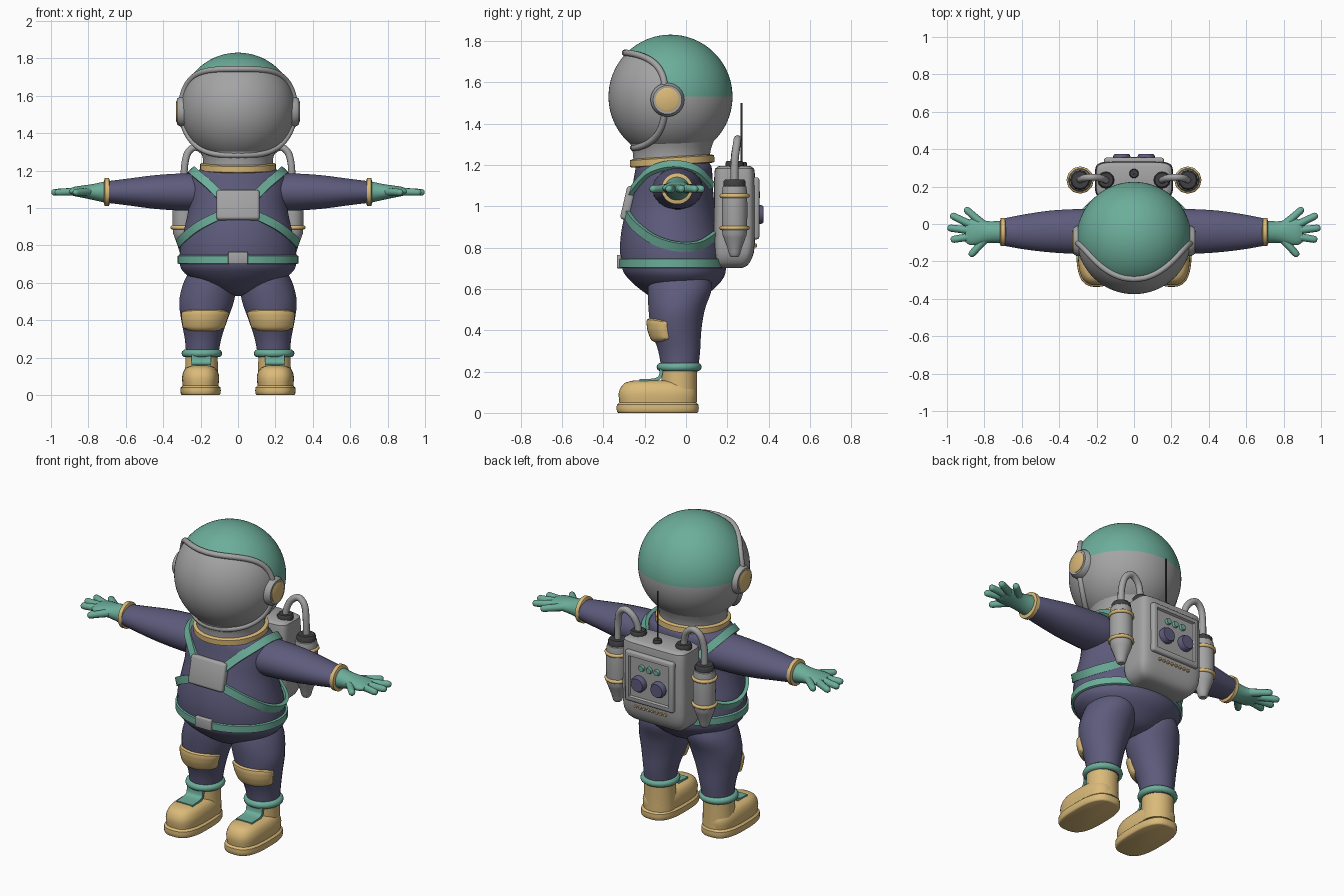
import bpy, bmesh, math
from mathutils import Vector, Matrix

if "Cube" in bpy.data.objects:
    bpy.data.objects.remove(bpy.data.objects["Cube"])

def material(name, r, g, b):
    m = bpy.data.materials.new(name)
    m.diffuse_color = (r, g, b, 1)
    m.use_nodes = True
    m.node_tree.nodes["Principled BSDF"].inputs["Base Color"].default_value = m.diffuse_color
    return m

GREEN = material("sea_green", .15, .42, .32)
NAVY = material("suit_navy", .11, .105, .2)
GRAY = material("light_gray", .37, .37, .37)
TAN = material("sand_tan", .70, .49, .19)
DARK = material("dark_gray", .05, .05, .055)

def put(name, mesh, *mats):
    for m in mats:
        mesh.materials.append(m)
    ob = bpy.data.objects.new(name, mesh)
    bpy.context.collection.objects.link(ob)
    return ob

def build(name, verts, faces, mat):
    bm = bmesh.new()
    vs = [bm.verts.new(v) for v in verts]
    for f in faces:
        bm.faces.new([vs[i] for i in f])
    bmesh.ops.recalc_face_normals(bm, faces=bm.faces)
    me = bpy.data.meshes.new(name)
    bm.to_mesh(me)
    bm.free()
    return put(name, me, mat)

def resample(rows, k):
    """Smooth (Catmull-Rom) in-between rows."""
    out = []
    for i in range(len(rows) - 1):
        p = [rows[max(0, min(len(rows) - 1, i + j))] for j in (-1, 0, 1, 2)]
        for s in range(k):
            t = s / k
            out.append(tuple(b + .5 * t * (c - a + t * (2*a - 5*b + 4*c - d + t * (3*(b - c) + d - a)))
                             for a, b, c, d in zip(*p)))
    return out + [tuple(rows[-1])]

def loft(name, rings, mat, n=32, axis='z', e=2, k=4):
    """Rings are (cx, cy, cz, radius1, radius2), stacked along z or x."""
    rings = resample(rings, k)
    verts, faces = [], []
    for cx, cy, cz, r1, r2 in rings:
        for i in range(n):
            a = math.tau * (i + .5) / n
            c, s = (math.copysign(abs(q) ** (2 / e), q) for q in (math.cos(a), math.sin(a)))
            verts.append((cx + r1*c, cy + r2*s, cz) if axis == 'z' else (cx, cy + r1*c, cz + r2*s))
    for j in range(len(rings) - 1):
        for i in range(n):
            h = (i + 1) % n
            faces.append((j*n + i, j*n + h, j*n + n + h, j*n + n + i))
    faces += [tuple(range(n)), tuple(range(len(verts) - n, len(verts)))]
    return build(name, verts, faces, mat)

def tube(name, pts, r, mat, cyclic=False, radii=None, res=3):
    cu = bpy.data.curves.new(name, 'CURVE')
    cu.dimensions = '3D'
    cu.bevel_depth, cu.bevel_resolution, cu.use_fill_caps = r, res, True
    sp = cu.splines.new('POLY')
    sp.points.add(len(pts) - 1)
    for i, p in enumerate(pts):
        sp.points[i].co = (*p, 1)
        sp.points[i].radius = radii[i] if radii else 1
    sp.use_cyclic_u = cyclic
    tmp = bpy.data.objects.new("tmp", cu)
    me = bpy.data.meshes.new_from_object(tmp)
    bpy.data.objects.remove(tmp)
    me.materials.clear()
    return put(name, me, mat)

def ring(name, c, R, r, mat, axis='z', n=32):
    pts = []
    for i in range(n):
        u, v = R * math.cos(math.tau * i / n), R * math.sin(math.tau * i / n)
        pts.append(Vector(c) + Vector((u, v, 0) if axis == 'z' else (0, u, v)))
    return tube(name, pts, r, mat, True)

def box(name, c, size, mat, bevel=.01, rx=0, inset=0):
    bm = bmesh.new()
    bmesh.ops.create_cube(bm, size=1, matrix=Matrix.Diagonal((*size, 1)))
    if bevel:
        bmesh.ops.bevel(bm, geom=bm.edges[:], offset=bevel, segments=3, profile=.5, affect='EDGES')
    if inset:
        back = max(bm.faces, key=lambda f: f.calc_center_median().y)
        bmesh.ops.inset_region(bm, faces=[back], thickness=inset)
        bmesh.ops.inset_region(bm, faces=[back], thickness=.008, depth=-.012)
    bmesh.ops.transform(bm, matrix=Matrix.Translation(c) @ Matrix.Rotation(rx, 4, 'X'), verts=bm.verts)
    me = bpy.data.meshes.new(name)
    bm.to_mesh(me)
    bm.free()
    return put(name, me, mat)

def disc(name, c, r, depth, mat, axis='z', n=16, taper=.85):
    """Short cylinder with a chamfered top edge."""
    s = 1 if c[0] >= 0 or axis != 'x' else -1
    verts = []
    for h, q in ((0, r), (depth * .7, r), (depth, r * taper)):
        for i in range(n):
            u, v = q * math.cos(math.tau * i / n), q * math.sin(math.tau * i / n)
            verts.append(Vector(c) + Vector({'z': (u, v, h), 'y': (u, h, v), 'x': (s*h, u, v)}[axis]))
    faces = [(j*n + i, j*n + (i+1) % n, j*n + n + (i+1) % n, j*n + n + i) for j in (0, 1) for i in range(n)]
    return build(name, verts, faces + [tuple(range(n)), tuple(range(2*n, 3*n))], mat)

def surf(rings, deg, z, off=0):
    """Point on a z loft; angle 0 is the front, + goes to +x."""
    for a, b in zip(rings, rings[1:]):
        if min(a[2], b[2]) <= z <= max(a[2], b[2]):
            t = (z - a[2]) / (b[2] - a[2])
            cx, cy, _, rx, ry = (p + t * (q - p) for p, q in zip(a, b))
            a = math.radians(deg)
            return Vector((cx + (rx + off) * math.sin(a), cy - (ry + off) * math.cos(a), z))

def strap(name, pts, width, mat, thick=.02, centre=(0, -.06, .95)):
    pts = [Vector(p) for p in resample([tuple(p) for p in pts], 5)]
    verts, faces = [], []
    for i, p in enumerate(pts):
        t = pts[min(i + 1, len(pts) - 1)] - pts[max(i - 1, 0)]
        nrm = p - Vector(centre)
        side = t.cross(nrm).normalized() * width / 2
        nrm = side.cross(t).normalized() * thick / 2
        verts += [p + side - nrm, p + side + nrm, p - side + nrm, p - side - nrm]
        if i:
            faces += [(4*i - 4 + j, 4*i - 4 + (j+1) % 4, 4*i + (j+1) % 4, 4*i + j) for j in range(4)]
    L = len(verts)
    build(name, verts, faces + [(0, 1, 2, 3), (L-4, L-3, L-2, L-1)], mat)

# Torso, belt, collar
torso = [(0, y, z, rx, ry) for y, z, rx, ry in (
    (-.04, .53, .04, .04), (-.04, .55, .12, .11), (-.045, .6, .215, .18), (-.05, .65, .285, .23),
    (-.058, .7, .312, .252), (-.067, .8, .308, .253), (-.075, .9, .285, .235), (-.072, 1., .265, .212),
    (-.065, 1.1, .265, .195), (-.06, 1.17, .255, .187), (-.06, 1.2, .215, .18), (-.06, 1.22, .18, .16))]
loft("torso", torso, NAVY, 40)
loft("belt", [(0, -.06, z, .315 + d, .257 + d) for z, d in ((.7, 0), (.704, .008), (.744, .008), (.748, 0))], GREEN, 48, k=1)
box("belt_buckle", (0, -.32, .732), (.105, .03, .065), GRAY, .006)
box("chest_box", (0, -.28, 1.015), (.23, .045, .165), GRAY, .015, math.radians(-13))
col = loft("collar", [(0, 0, z, r, r) for z, r in ((-.022, .19), (-.018, .205), (.014, .205), (.02, .19))], TAN, 40, k=1)
col.location, col.rotation_euler = (0, -.067, 1.22), (math.radians(3.5), 0, 0)
loft("helmet_neck", [(0, -.07, z, r, r) for z, r in ((1.2, .185), (1.27, .19), (1.34, .215))], GRAY)

# Helmet: one ball, green above the middle except inside the visor opening
HC, AZ, UP, DOWN = Vector((0, -.075, 1.53)), 85, 44, 54
bm = bmesh.new()
bmesh.ops.create_uvsphere(bm, u_segments=96, v_segments=64, radius=.3)
for f in bm.faces:
    d = f.calc_center_median().normalized()
    a, e = math.degrees(math.atan2(abs(d.x), -d.y)), math.degrees(math.asin(d.z))
    inside = (a / AZ) ** 3 + (abs(e) / UP) ** 3 < 1
    f.material_index = 0 if d.z > 0 and not inside else 1
bmesh.ops.transform(bm, matrix=Matrix.Translation(HC) @ Matrix.Diagonal((1.02, 1, 1, 1)), verts=bm.verts)
me = bpy.data.meshes.new("helmet")
bm.to_mesh(me)
bm.free()
put("helmet", me, GREEN, GRAY)
rim = []
for i in range(96):
    c, s = math.cos(math.tau * i / 96), math.sin(math.tau * i / 96)
    a = math.radians(AZ) * math.copysign(abs(c) ** (2/3), c)
    e = math.radians(UP if s > 0 else DOWN) * math.copysign(abs(s) ** (2/3), s)
    rim.append(HC + .306 * Vector((math.cos(e) * math.sin(a), -math.cos(e) * math.cos(a), math.sin(e))))
tube("visor_rim", rim, .016, GRAY, True)

# Backpack
loft("backpack", [(0, y, z, rx, ry) for y, z, rx, ry in (
    (.215, .7, .13, .05), (.22, .712, .17, .075), (.228, .75, .198, .092), (.234, .82, .208, .1),
    (.235, 1.0, .208, .1), (.235, 1.16, .205, .098), (.235, 1.185, .197, .09), (.235, 1.195, .18, .075))],
    GRAY, 48, e=6, k=2)
box("control_panel", (0, .335, .99), (.32, .04, .3), GRAY, .012, inset=.022)
for i in (-1, 0, 1):
    disc("panel_button", (.05 * i, .335, 1.055), .019, .022, GREEN, 'y', 12)
for i in range(8):
    disc("pack_stud", (.028 * (i - 3.5), .33, .81), .009, .014, TAN, 'y', 8)
disc("antenna_base", (0, .27, 1.19), .025, .025, DARK)
tube("antenna", [(0, .268, 1.19), (0, .268, 1.5)], .005, DARK)

# Mirrored parts
for s, side in ((1, "left_"), (-1, "right_")):
    # Helmet ear pieces
    disc(side + "ear_pad", (s * .26, -.09, 1.515), .082, .065, GRAY, 'x', 24)
    disc(side + "ear_disc", (s * .318, -.09, 1.515), .058, .014, TAN, 'x', 24)
    # Harness
    strap(side + "shoulder_strap", [(s*x, y, z) for x, y, z in (
        (.08, -.28, 1.05), (.15, -.228, 1.12), (.215, -.165, 1.175), (.245, -.06, 1.2),
        (.235, .05, 1.175), (.17, .125, 1.1))], .045, GREEN)
    strap(side + "side_strap", [surf(torso, s * d, z, .008) for d, z in (
        (18, .965), (45, .905), (70, .84), (95, .805), (120, .81), (150, .86))], .045, GREEN)
    # Arm, cuff, glove
    loft(side + "arm", [(s*x, y, 1.085, a, b) for x, y, a, b in (
        (.15, -.04, .11, .09), (.22, -.04, .122, .1), (.32, -.04, .12, .099), (.45, -.04, .112, .09),
        (.58, -.042, .095, .073), (.7, -.043, .073, .058))], NAVY, 28, 'x')
    loft(side + "cuff", [(s*x, -.043, 1.085, r, r) for x, r in ((.685, .06), (.69, .076), (.712, .076), (.717, .06))],
         TAN, 24, 'x', k=1)
    loft(side + "palm", [(s*x, -.043, z, a, b) for x, z, a, b in (
        (.7, 1.085, .062, .06), (.77, 1.085, .058, .044), (.83, 1.087, .068, .033),
        (.875, 1.088, .07, .025), (.9, 1.088, .055, .016))], GREEN, 24, 'x')
    for bx, by, tx, ty in ((.81, 0, .905, .085), (.86, -.01, .982, .05), (.87, -.035, .998, -.02),
                           (.86, -.065, .98, -.085), (.79, -.075, .878, -.172)):
        p, q = Vector((s*bx, by, 1.087)), Vector((s*tx, ty, 1.083))
        tube(side + "finger", [p.lerp(q, t) for t in (0, .5, .85, .94, .985, 1)], .021, GREEN,
             radii=(1.1, .95, .9, .75, .45, .1))
    # Leg and knee pad
    leg = [(s*x, y, z, a, b) for x, y, z, a, b in (
        (.14, -.03, .68, .11, .14), (.15, -.03, .6, .142, .155), (.168, -.045, .5, .147, .137),
        (.18, -.047, .4, .124, .122), (.187, -.033, .3, .098, .102), (.192, -.03, .2, .085, .088))]
    loft(side + "leg", leg, NAVY, 28)
    N, M = 20, 10
    verts = []
    for j in range(M + 1):
        for i in range(N + 1):
            u, v = 2*i/N - 1, 2*j/M - 1
            off = .018 - .028 * max(abs(u) ** 10, abs(v) ** 8)
            verts.append(surf(leg, u * 74, .4 + v * .064 * (1 - .35 * abs(u) ** 3), off))
    build(side + "knee_pad", verts, [(j*(N+1) + i, j*(N+1) + i + 1, (j+1)*(N+1) + i + 1, (j+1)*(N+1) + i)
                                     for j in range(M) for i in range(N)], TAN)
    # Boot
    loft(side + "boot_foot", [(s * .2, -.137, z, a, b) for z, a, b in (
        (0, .1, .19), (.008, .107, .198), (.04, .107, .198), (.05, .096, .186), (.09, .1, .19),
        (.125, .092, .178), (.147, .075, .155), (.157, .045, .115))], TAN, 40, e=2.8, k=2)
    loft(side + "boot_shaft", [(s * .195, -.033, z, a, b) for z, a, b in (
        (.05, .09, .088), (.12, .088, .087), (.21, .087, .087))], TAN, 28)
    strap(side + "boot_tongue", [(s * .197, y, z) for y, z in (
        (-.225, .155), (-.16, .158), (-.132, .168), (-.122, .185), (-.119, .215))], .105, GREEN, .016, (s*.197, -.08, .05))
    ring(side + "ankle_band", (s * .193, -.033, .222), .088, .021, GREEN)
    # Air bottle, bands, hose
    bx, by = s * .288, .235
    loft(side + "bottle", [(bx, by, z, r, r) for z, r in (
        (.755, .018), (.765, .026), (.8, .036), (.85, .055), (.89, .062), (1.07, .062), (1.1, .052), (1.11, .04))],
        GRAY, 16, k=2)
    for z in (.895, 1.05):
        ring(side + "bottle_band", (bx, by, z), .062, .011, TAN, n=12)
    disc(side + "bottle_cap", (bx, by, 1.095), .054, .035, DARK, n=12)
    disc(side + "hose_socket", (s * .15, .235, 1.188), .045, .03, DARK, n=12)
    tube(side + "hose", resample([(s * x, y, z) for x, y, z in (
        (.288, .235, 1.12), (.286, .236, 1.22), (.268, .245, 1.295), (.225, .25, 1.325),
        (.178, .245, 1.295), (.155, .236, 1.24), (.15, .235, 1.19))], 5), .019, GRAY)
    # Panel knob
    disc(side + "panel_knob", (s * .065, .335, .96), .046, .04, NAVY, 'y', 12)

# Smooth shading with kept edges
for ob in bpy.data.objects:
    ob.select_set(True)
    bpy.context.view_layer.objects.active = ob
bpy.ops.object.shade_smooth_by_angle(angle=math.radians(40))
